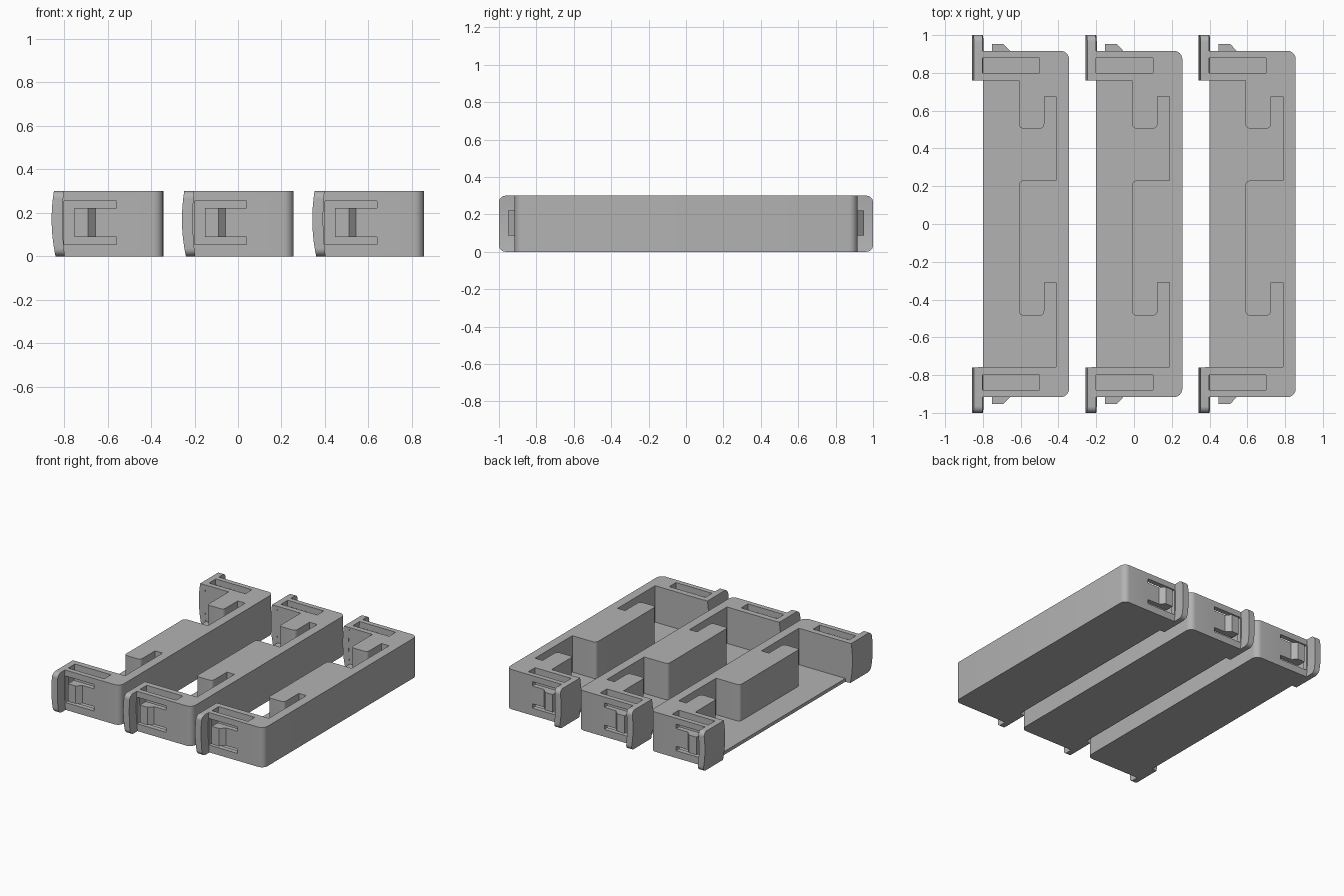
import bpy, bmesh, math
from mathutils import Vector

if "Cube" in bpy.data.objects:
    bpy.data.objects.remove(bpy.data.objects["Cube"])

H, PITCH, END = 0.3, 0.6, 0.917

grey = bpy.data.materials.new("plain_grey")
grey.use_nodes = True
grey.diffuse_color = (0.45, 0.45, 0.45, 1)
grey.node_tree.nodes["Principled BSDF"].inputs["Base Color"].default_value = (0.45, 0.45, 0.45, 1)


def fillet(points, steps=6):
    """Round each (u, v, radius) corner of a closed outline."""
    out = []
    for i, (u, v, r) in enumerate(points):
        p = Vector((u, v))
        if not r:
            out.append(p)
            continue
        a = (Vector(points[i - 1][:2]) - p).normalized()
        b = (Vector(points[(i + 1) % len(points)][:2]) - p).normalized()
        half = a.angle(b) / 2
        centre = p + (a + b).normalized() * r / math.sin(half)
        start = p + a * r / math.tan(half) - centre
        end = p + b * r / math.tan(half) - centre
        for k in range(steps + 1):
            mix = start.normalized().slerp(end.normalized(), k / steps)
            out.append(centre + mix * r)
    return out


def prism(name, outline, axis, lo, hi):
    """Extrude an outline along x, y or z; the outline uses the other two axes in order."""
    def place(p, w):
        co = list(p)
        co.insert("xyz".index(axis), w)
        return co
    bm = bmesh.new()
    face = bm.faces.new([bm.verts.new(place(p, lo)) for p in outline])
    new = bmesh.ops.extrude_face_region(bm, geom=[face])["geom"]
    shift = place((0, 0), hi - lo)
    bmesh.ops.translate(bm, vec=shift, verts=[g for g in new if isinstance(g, bmesh.types.BMVert)])
    bmesh.ops.recalc_face_normals(bm, faces=bm.faces[:])
    mesh = bpy.data.meshes.new(name)
    bm.to_mesh(mesh)
    bm.free()
    mesh.materials.append(grey)
    ob = bpy.data.objects.new(name, mesh)
    bpy.context.scene.collection.objects.link(ob)
    return ob


def box(name, x, y, z):
    y = sorted(y)
    return prism(name, [(x[0], y[0]), (x[1], y[0]), (x[1], y[1]), (x[0], y[1])], "z", *z)


def combine(ob, cutter, operation="DIFFERENCE"):
    """Apply a boolean and discard the cutter."""
    cutter.hide_render = True
    mod = ob.modifiers.new("cut", "BOOLEAN")
    mod.operation, mod.solver, mod.object = operation, "EXACT", cutter
    bpy.context.view_layer.update()
    graph = bpy.context.evaluated_depsgraph_get()
    mesh = bpy.data.meshes.new_from_object(ob.evaluated_get(graph))
    ob.modifiers.clear()
    ob.data = mesh
    bpy.data.objects.remove(cutter)


# Full-height wall: spine, two end blocks, end hook and middle hook
left, hook, gap, spine, back = -0.225, -0.01, 0.125, 0.188, 0.256
wall = prism("wall", fillet([
    (back, END, 0.045), (left, END, 0), (left, 0.76, 0), (hook, 0.76, 0),
    (hook, 0.505, 0.025), (gap, 0.505, 0.025), (gap, 0.675, 0), (spine, 0.675, 0),
    (spine, 0.23, 0), (hook, 0.23, 0.025), (hook, -0.485, 0.025), (gap, -0.485, 0.025),
    (gap, -0.31, 0), (spine, -0.31, 0), (spine, -0.757, 0), (left, -0.757, 0),
    (left, -END, 0), (back, -END, 0.045)]), "z", 0, H)

# Thin floor
parts = [wall, box("floor", (-0.2, 0.2), (-0.77, 0.77), (0, 0.025))]

for s, end in ((1, "rear"), (-1, "front")):
    # Pocket behind the end face, and the C-shaped slot that frees the latch tongue
    combine(wall, box("pocket", (-0.207, 0.1), (s * 0.8, s * 0.88), (0.025, H + 0.1)))
    for x, z in (((-0.2, 0.04), (0.055, 0.088)), ((-0.2, 0.04), (0.222, 0.255)),
                 ((-0.2, -0.153), (0.07, 0.24))):
        combine(wall, box("slot", x, (s * 0.84, s * 0.95), z))

    # Latch catch with a sloped side
    catch = [(-0.153, 0.9), (-0.153, 0.952), (-0.09, 0.952), (-0.057, END), (-0.057, 0.9)]
    parts.append(prism(end + "_catch", [(x, s * y) for x, y in catch], "z", 0.088, 0.222))

    # Bowed finger flange, rounded at its outer corners
    rows = [-0.02 + 0.34 * k / 12 for k in range(13)]
    bow = [0.018 * ((z - 0.17) / 0.17) ** 2 for z in rows]
    section = [(-0.258 + b, z) for b, z in zip(bow, rows)]
    section += [(-0.208 + b * 0.6, z) for b, z in reversed(list(zip(bow, rows)))]
    flange = prism(end + "_flange", section, "y", *sorted((s * 0.759, s * 1.05)))
    plate = fillet([(s * 0.759, 0, 0), (s, 0, 0.035), (s, H, 0.035), (s * 0.759, H, 0)])
    combine(flange, prism("plate", plate, "x", -0.4, 0), "INTERSECT")
    parts.append(flange)

# Smooth the rounded corners, keep edges sharp
for ob in bpy.context.view_layer.objects:
    ob.select_set(ob in parts)
bpy.context.view_layer.objects.active = wall
bpy.ops.object.shade_smooth_by_angle(angle=math.radians(30))

# Three identical units side by side
for ob in parts:
    name = ob.name
    for k, side in ((-1, "right"), (1, "left")):
        twin = ob.copy()
        twin.name = side + "_" + name
        twin.location.x = k * PITCH
        bpy.context.scene.collection.objects.link(twin)
    ob.name = "middle_" + name
